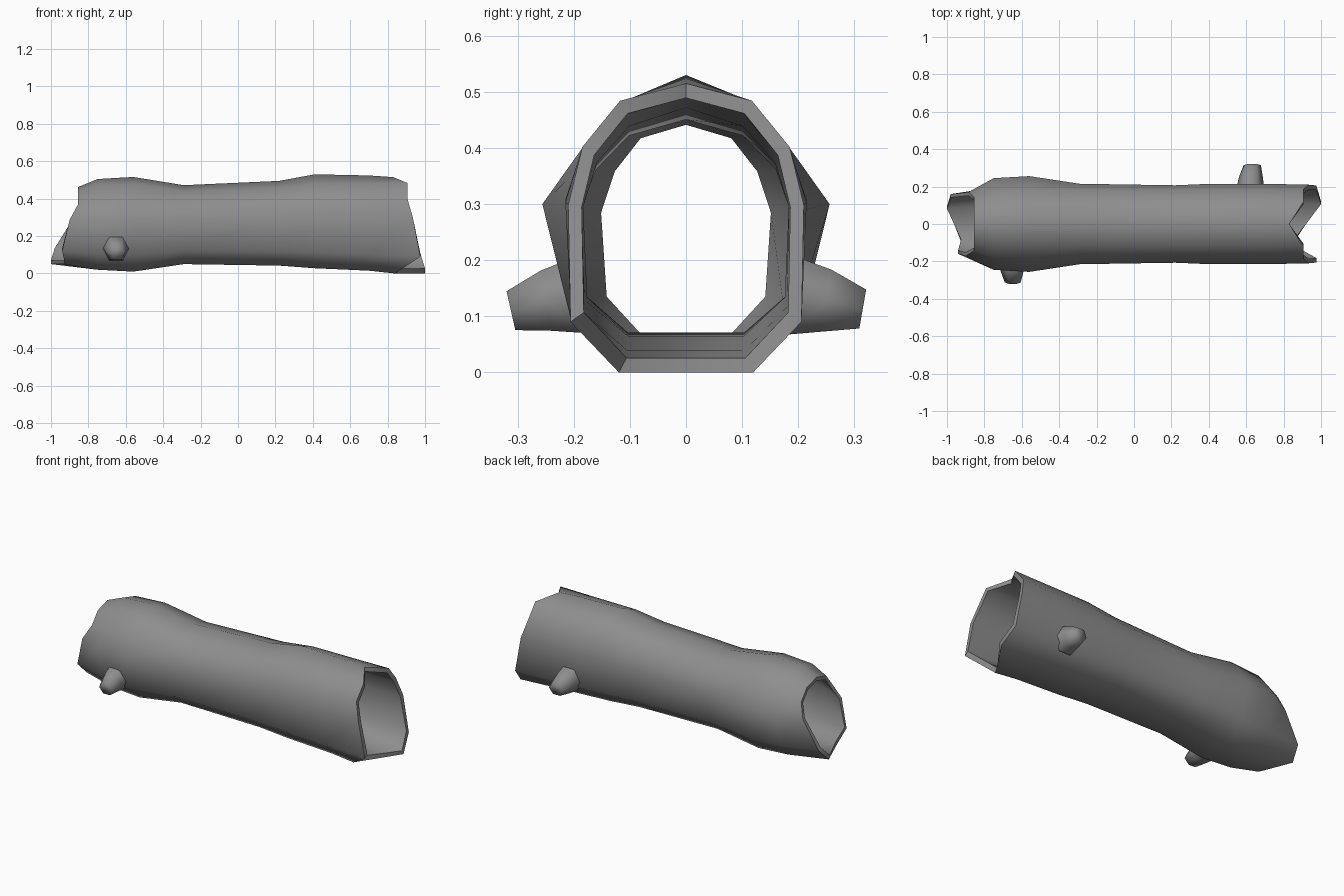
import bpy, bmesh, math
from mathutils import Vector

cube = bpy.data.objects.get("Cube")
if cube:
    bpy.data.objects.remove(cube, do_unlink=True)

# One bark colour
bark = bpy.data.materials.new("grey_bark")
bark.use_nodes = True
bark.diffuse_color = (0.27, 0.27, 0.27, 1)
bark.node_tree.nodes["Principled BSDF"].inputs["Base Color"].default_value = (0.27, 0.27, 0.27, 1)


def finish(bm, name, angle):
    bmesh.ops.recalc_face_normals(bm, faces=bm.faces)
    mesh = bpy.data.meshes.new(name)
    bm.to_mesh(mesh)
    bm.free()
    mesh.materials.append(bark)
    obj = bpy.data.objects.new(name, mesh)
    bpy.context.collection.objects.link(obj)
    bpy.ops.object.select_all(action="DESELECT")
    obj.select_set(True)
    bpy.context.view_layer.objects.active = obj
    bpy.ops.object.shade_smooth_by_angle(angle=math.radians(angle))


def bridge(bm, a, b):
    n = len(a)
    for i in range(n):
        j = (i + 1) % n
        bm.faces.new((a[i], a[j], b[j], b[i]))


# Eleven-sided section: half profile (width factor, height factor), mirrored
HALF = [(0.56, 0.94), (0.88, 0.78), (1, 0.58), (0.98, 0.175), (0.57, 0)]
SECTION = [(0, 1)] + HALF + [(-w, h) for w, h in reversed(HALF)]

# Broken ends: x of each rim point, from the top round the back to the front
LEFT_RIM = [-0.855, -0.855, -0.855, -0.885, -0.98, -1, -0.925, -0.94, -0.9, -0.855, -0.855]
RIGHT_RIM = [0.83, 0.905, 0.905, 0.935, 0.975, 1, 0.84, 0.975, 0.935, 0.905, 0.905]

# Stations along the trunk: x (or rim), half width, half width at the flanks, bottom, top, apex height
STATIONS = [
    (LEFT_RIM, 0.163, 0.171, 0.05, 0.46, 0.462),
    (-0.75, 0.2, 0.245, 0.02, 0.5, 0.505),
    (-0.56, 0.21, 0.256, 0.01, 0.51, 0.516),
    (-0.29, 0.205, 0.215, 0.05, 0.465, 0.472),
    (0.22, 0.203, 0.207, 0.042, 0.485, 0.495),
    (0.41, 0.207, 0.215, 0.028, 0.51, 0.53),
    (0.7, 0.209, 0.215, 0.015, 0.512, 0.524),
    (RIGHT_RIM, 0.21, 0.21, 0, 0.515, 0.515),
]


def ring(bm, station, inner):
    xs, half, flank, low, high, apex = station
    mid = (low + high) / 2
    verts = []
    for i, (w, h) in enumerate(SECTION):
        x = xs[i] if isinstance(xs, list) else xs
        y = w * (flank if abs(w) == 1 else half)
        z = apex if i == 0 else low + h * (high - low)
        if inner:
            y, z = y * 0.885, mid + (z - mid) * 0.9
        verts.append(bm.verts.new((x, y, z)))
    return verts


# Hollow trunk: outer wall, inner wall and the two rims
bm = bmesh.new()
outer = [ring(bm, s, False) for s in STATIONS]
inner = [ring(bm, s, True) for s in STATIONS]
for wall in (outer, inner):
    for a, b in zip(wall, wall[1:]):
        bridge(bm, a, b)
for end in (0, -1):
    bridge(bm, outer[end], inner[end])
finish(bm, "hollow_trunk", 55)


# Branch stubs: tapered six-sided lofts; rings are x, y, z, radii and lean along y
def stub(name, side, rings):
    bm = bmesh.new()
    loops = []
    for x, y, z, rx, rz, lean in rings:
        loop = []
        for k in range(6):
            a = math.radians(60 * k)
            p = Vector((x + rx * math.cos(a), side * (y + lean * math.sin(a)), z + rz * math.sin(a)))
            loop.append(bm.verts.new(p))
        loops.append(loop)
    for a, b in zip(loops, loops[1:]):
        bridge(bm, a, b)
    bm.faces.new(loops[0])
    bm.faces.new(loops[-1])
    finish(bm, name, 80)


stub("front_branch_stub", -1,
     [(-0.652, 0.195, 0.135, 0.072, 0.075, 0.02),
      (-0.652, 0.25, 0.128, 0.062, 0.062, 0.01),
      (-0.648, 0.312, 0.11, 0.043, 0.04, 0.009)])
stub("back_branch_stub", 1,
     [(0.622, 0.193, 0.135, 0.074, 0.078, 0.015),
      (0.625, 0.25, 0.128, 0.064, 0.064, 0.01),
      (0.632, 0.315, 0.113, 0.046, 0.04, 0.007)])
